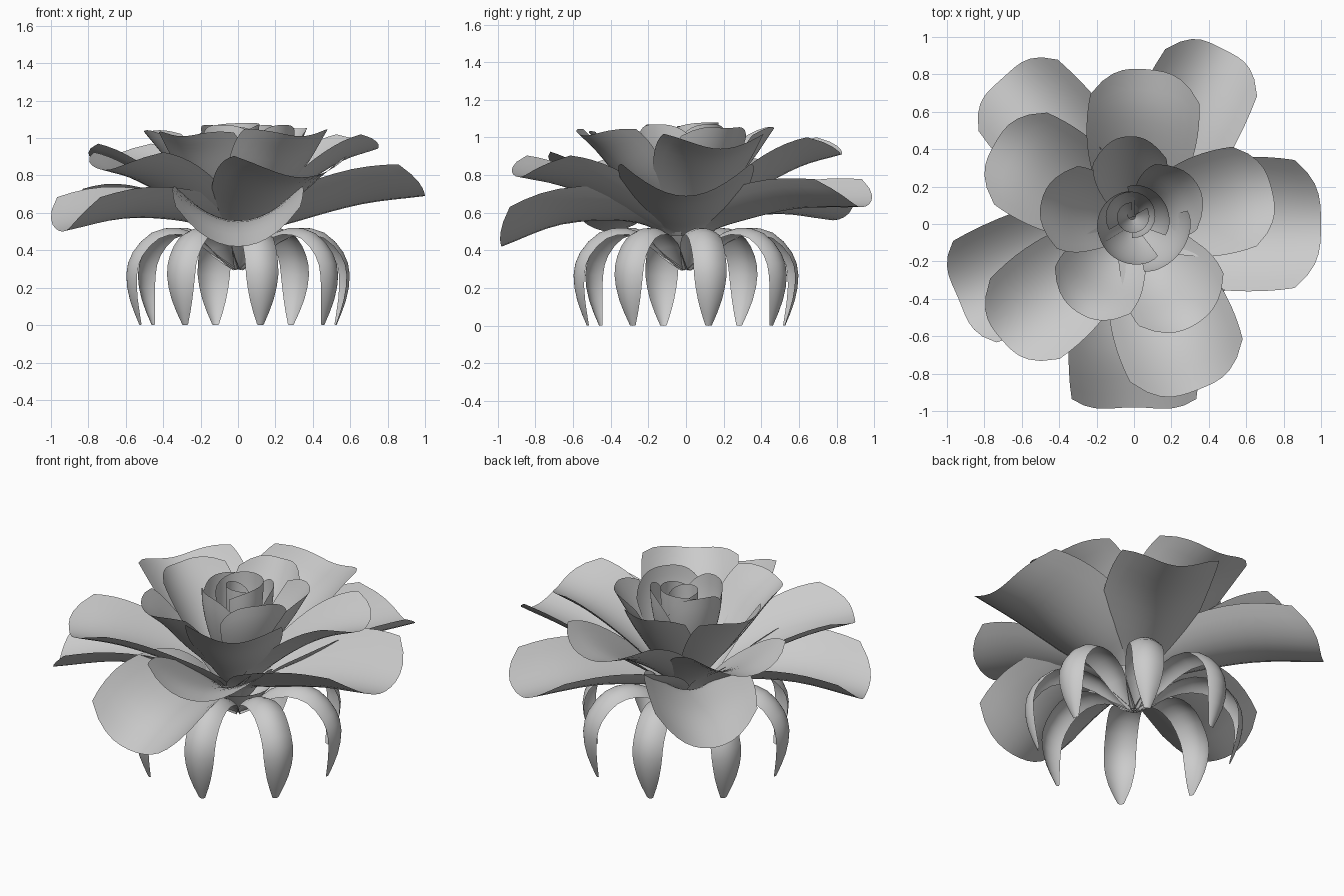
import bpy, bmesh, math
from mathutils import Vector

cube = bpy.data.objects.get("Cube")
if cube:
    bpy.data.objects.remove(cube)

grey = bpy.data.materials.new("petal_grey")
grey.use_nodes = True
grey.diffuse_color = (0.6, 0.6, 0.6, 1)
grey.node_tree.nodes["Principled BSDF"].inputs["Base Color"].default_value = (0.6, 0.6, 0.6, 1)


def spline(points, t):
    """Smooth curve through the points, t from 0 to 1."""
    p = [Vector(q) for q in points]
    n = len(p) - 1
    i = min(int(t * n), n - 1)
    f = t * n - i
    a = p[i - 1] if i else 2 * p[0] - p[1]
    d = p[i + 2] if i + 2 <= n else 2 * p[n] - p[n - 1]
    b, c = p[i], p[i + 1]
    return 0.5 * (2 * b + (c - a) * f + (2 * a - 5 * b + 4 * c - d) * f * f
                  + (3 * b - a - 3 * c + d) * f ** 3)


def sheet(name, func, rows, cols):
    """Grid surface from func(u, v) with u in 0..1 and v in -1..1."""
    bm = bmesh.new()
    grid = [[bm.verts.new(func(i / rows, 2 * j / cols - 1)) for j in range(cols + 1)]
            for i in range(rows + 1)]
    for i in range(rows):
        for j in range(cols):
            face = bm.faces.new((grid[i][j], grid[i + 1][j], grid[i + 1][j + 1], grid[i][j + 1]))
            face.smooth = True
    bmesh.ops.remove_doubles(bm, verts=bm.verts, dist=0.0005)
    mesh = bpy.data.meshes.new(name)
    bm.to_mesh(mesh)
    bm.free()
    mesh.materials.append(grey)
    bpy.context.collection.objects.link(bpy.data.objects.new(name, mesh))


def petal_width(t):
    grow = 0.12 + 0.88 * math.sin(math.pi / 2 * min(1, t / 0.75))
    return grow * (1 - 0.12 * (max(0, t - 0.75) / 0.25) ** 2)


def sepal_width(t):
    if t < 0.72:
        return 0.25 + 0.75 * math.sin(math.pi / 2 * min(1, t / 0.4))
    return 1 - 0.8 * ((t - 0.72) / 0.28) ** 1.8


def leaf(name, azimuth, path, half, cup, width, rounding):
    """Sheet following a radial path, cupped across its width."""
    az = math.radians(azimuth)
    out, side = Vector((math.cos(az), math.sin(az), 0)), Vector((-math.sin(az), math.cos(az), 0))

    def point(u, v):
        t = u * (1 - rounding * abs(v) ** 4)
        pos = spline(path, t)
        tan = (spline(path, min(1, t + 0.02)) - spline(path, max(0, t - 0.02))).normalized()
        w = half * width(t)
        lift = cup * w * v * v
        r = pos.x - tan.y * lift
        z = pos.y + tan.x * lift
        return out * r + side * (w * v) + Vector((0, 0, z))
    sheet(name, point, 16, 12)


# Outer petals: azimuth, reach, tip height, half width
outer = [(0, 1.0, 0.69, 0.36), (63, 1.05, 0.63, 0.29), (132, 1.05, 0.56, 0.30),
         (203, 1.02, 0.50, 0.31), (270, 0.98, 0.42, 0.35)]
for i, (az, r, z, w) in enumerate(outer):
    mid = 0.55 + (z - 0.45) * 0.4
    path = [(0.02, 0.36), (0.13, 0.49), (0.32, 0.555), (0.66, mid), (r, z)]
    leaf(f"outer_petal_{i + 1}", az, path, w, 0.54, petal_width, 0.09)

# Middle petals
middle = [(14, 0.76, 0.94, 0.28), (85, 0.83, 0.91, 0.30), (150, 0.86, 0.88, 0.29),
          (221, 0.94, 0.83, 0.29), (291, 0.95, 0.79, 0.33)]
for i, (az, r, z, w) in enumerate(middle):
    rise = z - 0.4
    path = [(0.02, 0.38), (0.14, 0.38 + rise * 0.32), (r * 0.45, 0.4 + rise * 0.62),
            (r * 0.73, 0.4 + rise * 0.87), (r, z)]
    leaf(f"middle_petal_{i + 1}", az, path, w, 0.44, petal_width, 0.14)

# Inner petals
inner = [(33, 0.40, 1.05, 0.21), (94, 0.47, 1.05, 0.20), (166, 0.51, 1.03, 0.23),
         (238, 0.56, 1.01, 0.24), (302, 0.63, 1.01, 0.27)]
for i, (az, r, z, w) in enumerate(inner):
    path = [(0.02, 0.42), (0.13, 0.57), (r * 0.55, 0.75), (r * 0.8, 0.91), (r, z)]
    leaf(f"inner_petal_{i + 1}", az, path, w, 0.45, petal_width, 0.16)


def wrapped_petal(name, azimuth, radius, arc, top, dip, spiral, centre):
    """Upright petal curled around the heart of the bloom."""
    def point(u, v):
        t = u * (1 - dip * abs(v) ** 3)
        ang = math.radians(azimuth + v * arc)
        r = radius * (0.2 + 0.8 * math.sin(math.pi / 2 * t) + spiral * v * t)
        return Vector((centre[0] + r * math.cos(ang), centre[1] + r * math.sin(ang),
                       0.48 + (top - 0.48) * t))
    sheet(name, point, 10, 20)


# Heart petals: azimuth, radius, half arc, top height
heart = [(328, 0.29, 46, 1.07), (245, 0.21, 62, 1.07), (40, 0.2, 60, 1.07), (150, 0.19, 62, 1.07)]
for i, (az, r, arc, top) in enumerate(heart):
    wrapped_petal(f"heart_petal_{i + 1}", az, r, arc, top, 0.22, 0.08, (0, 0))

# Rolled bud in the middle
bud = [(60, 0.13, 150, 1.08), (240, 0.085, 150, 1.06)]
for i, (az, r, arc, top) in enumerate(bud):
    wrapped_petal(f"bud_petal_{i + 1}", az, r, arc, top, 0.12, 0.12, (-0.01, 0.04))

# Sepals arching out and down
sepal_path = [(0.01, 0.30), (0.1, 0.375), (0.19, 0.465), (0.33, 0.52), (0.47, 0.495),
              (0.575, 0.39), (0.61, 0.27), (0.59, 0.13), (0.54, 0.0)]
for i in range(8):
    leaf(f"sepal_{i + 1}", 13 + 45 * i, sepal_path, 0.09, -0.4, sepal_width, 0.0)

# Tapered base under the bloom
base_profile = [(0.0, 0.30), (0.05, 0.335), (0.1, 0.38), (0.15, 0.43), (0.19, 0.48)]


def base_point(u, v):
    p = spline(base_profile, u)
    return Vector((p.x * math.cos(math.pi * v), p.x * math.sin(math.pi * v), p.y))


sheet("flower_base", base_point, 8, 24)
